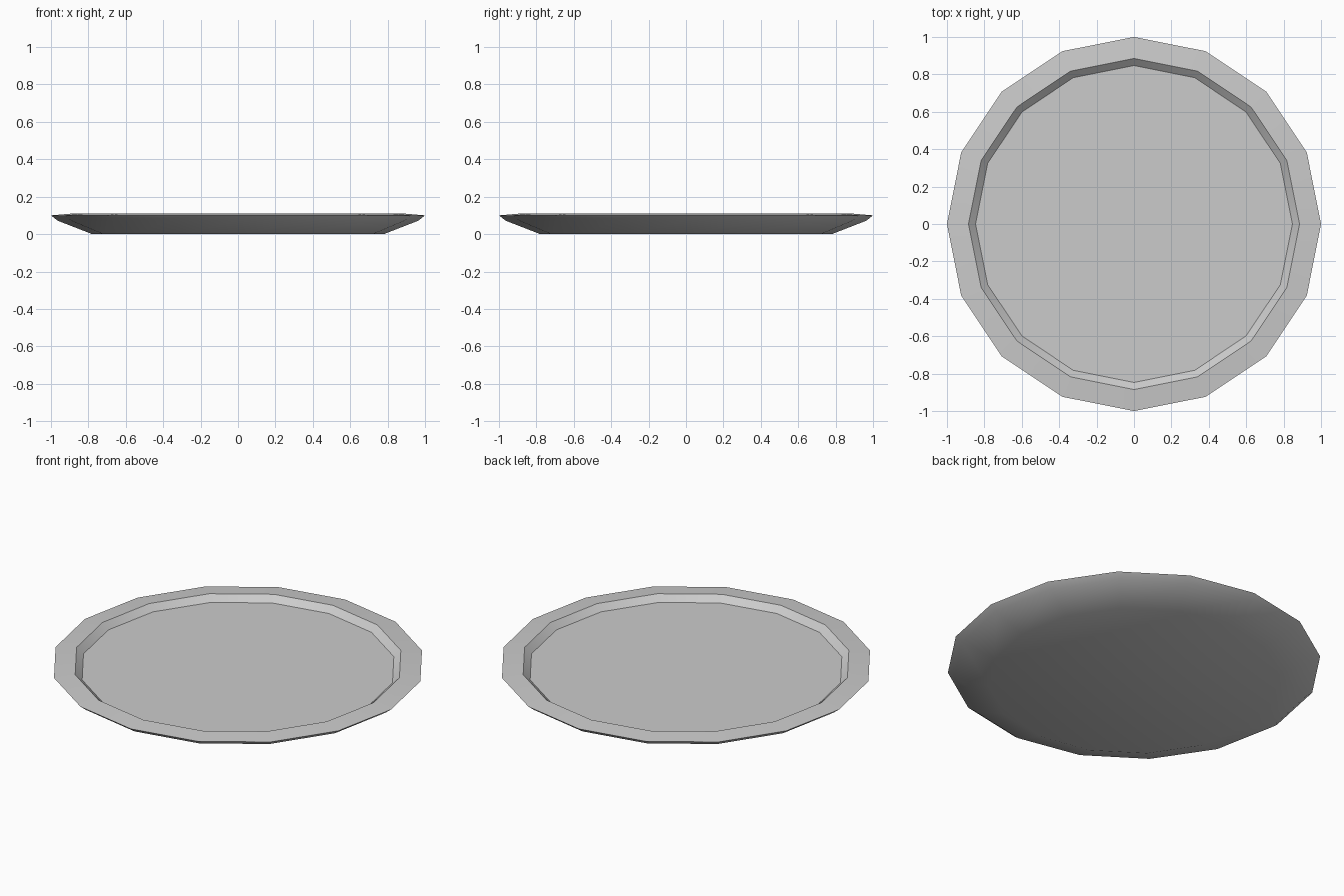
import bpy, bmesh, math

if "Cube" in bpy.data.objects:
    bpy.data.objects.remove(bpy.data.objects["Cube"])

SIDES = 16
# plate cross-section: (radius, height) from underside to inner floor
PROFILE = [(0.78, 0.0), (0.965, 0.072), (1.0, 0.10), (0.885, 0.11), (0.847, 0.076)]

bm = bmesh.new()
rings = []
for r, z in PROFILE:
    rings.append([bm.verts.new((r * math.cos(2 * math.pi * i / SIDES),
                                r * math.sin(2 * math.pi * i / SIDES), z))
                  for i in range(SIDES)])

# walls and rim
for a, b in zip(rings, rings[1:]):
    for i in range(SIDES):
        j = (i + 1) % SIDES
        bm.faces.new((a[i], a[j], b[j], b[i]))

# underside and inner floor
bm.faces.new(rings[0][::-1])
bm.faces.new(rings[-1])
bmesh.ops.recalc_face_normals(bm, faces=bm.faces)

mesh = bpy.data.meshes.new("plate")
bm.to_mesh(mesh)
bm.free()
plate = bpy.data.objects.new("plate", mesh)
bpy.context.collection.objects.link(plate)

# soft underside, crisp rim
bpy.context.view_layer.objects.active = plate
plate.select_set(True)
bpy.ops.object.shade_smooth_by_angle(angle=math.radians(22))
